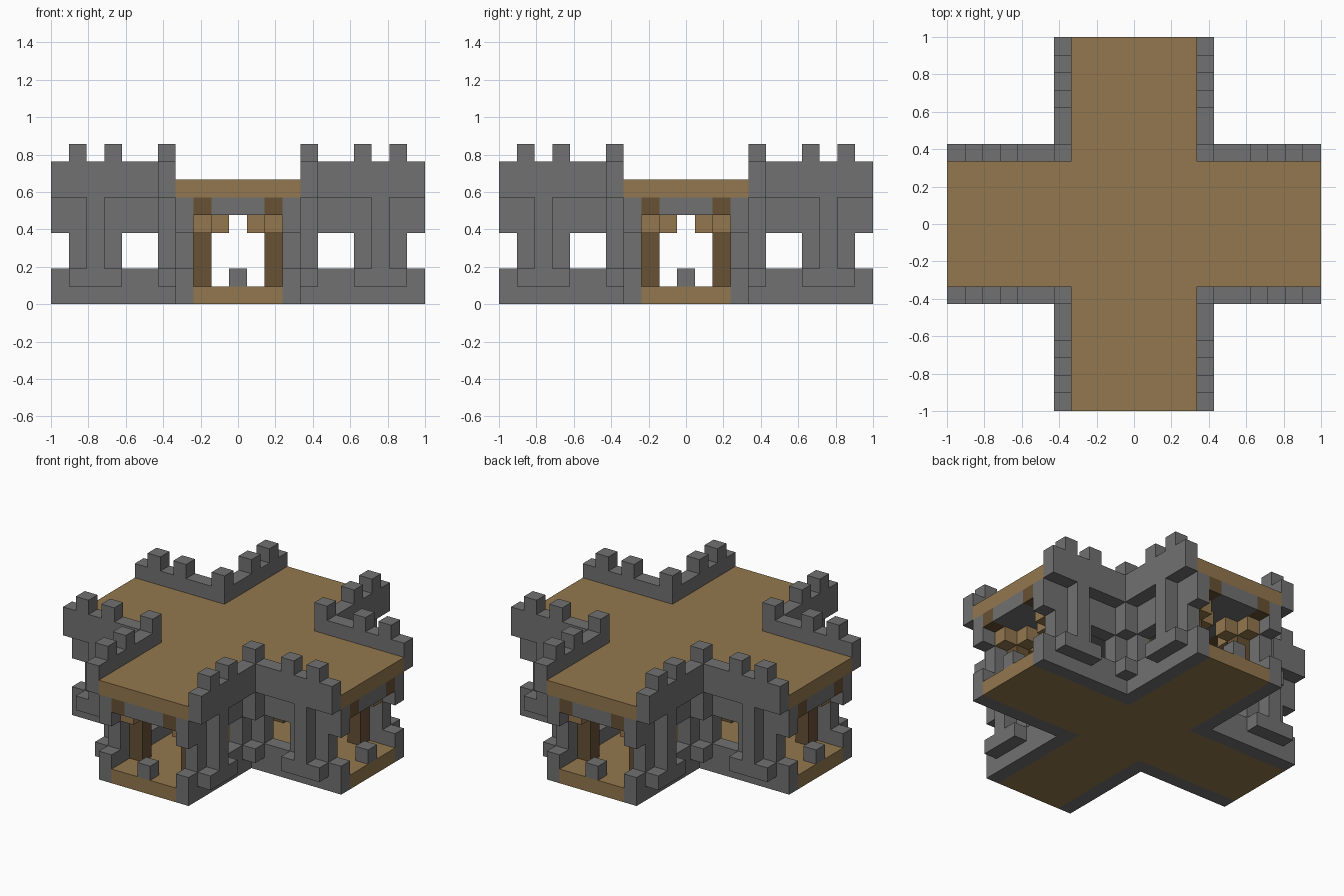
import bpy
import bmesh
from mathutils import Matrix, Vector

cube = bpy.data.objects.get("Cube")
if cube:
    bpy.data.objects.remove(cube, do_unlink=True)

U = 2 / 21  # block size


def material(name, rgb):
    m = bpy.data.materials.new(name)
    m.use_nodes = True
    m.diffuse_color = (*rgb, 1)
    m.node_tree.nodes["Principled BSDF"].inputs["Base Color"].default_value = (*rgb, 1)
    return m


stone = material("grey stone", (0.165, 0.165, 0.165))
planks = material("oak planks", (0.29, 0.185, 0.077))
timber = material("dark timber", (0.135, 0.082, 0.034))


def add_box(bm, lo, hi):
    size = [(b - a) * U for a, b in zip(lo, hi)]
    mid = [(a + b) / 2 * U for a, b in zip(lo, hi)]
    bmesh.ops.create_cube(bm, size=1, matrix=Matrix.Translation(mid) @ Matrix.Diagonal((*size, 1)))


def part(name, mat, boxes, around=True):
    """Boxes are inclusive block ranges (along, across, level), repeated on every arm.
    Boxes off the arm's centre line are mirrored to its other side."""
    bm = bmesh.new()
    done = set()
    for d, c, k in boxes:
        sides = (1, -1) if around and c[0] > 0 else (1,)
        for turn in range(4 if around else 1):
            rot = Matrix.Rotation(turn * 1.5707963268, 3, "Z")
            for s in sides:
                y = sorted((s * (c[0] - 0.5), s * (c[1] + 0.5)))
                p = rot @ Vector((d[0] - 0.5, y[0], k[0]))
                q = rot @ Vector((d[1] + 0.5, y[1], k[1] + 1))
                lo = tuple(round(min(a, b), 1) for a, b in zip(p, q))
                hi = tuple(round(max(a, b), 1) for a, b in zip(p, q))
                if (lo, hi) not in done:
                    done.add((lo, hi))
                    add_box(bm, lo, hi)
    mesh = bpy.data.meshes.new(name)
    bm.to_mesh(mesh)
    bm.free()
    mesh.materials.append(mat)
    obj = bpy.data.objects.new(name, mesh)
    bpy.context.collection.objects.link(obj)
    return obj


def cross(name, mat, half, level):
    """Plus-shaped slab: a centre square and four arms."""
    bm = bmesh.new()
    h, z0, z1 = half + 0.5, level, level + 1
    add_box(bm, (-h, -h, z0), (h, h, z1))
    for s in (1, -1):
        a, b = sorted((s * h, s * 10.5))
        add_box(bm, (a, -h, z0), (b, h, z1))
        add_box(bm, (-h, a, z0), (h, b, z1))
    mesh = bpy.data.meshes.new(name)
    bm.to_mesh(mesh)
    bm.free()
    mesh.materials.append(mat)
    bpy.context.collection.objects.link(bpy.data.objects.new(name, mesh))


# Slabs
cross("floor", planks, 2, 0)
cross("ceiling", stone, 1, 5)
cross("roof_deck", planks, 3, 6)

# Outer walls with window openings
side = (3, 3)
part("walls", stone, [
    ((4, 10), side, (0, 1)),
    ((4, 4), side, (2, 3)),
    ((7, 9), side, (2, 3)),
    ((4, 10), side, (4, 5)),
    (side, side, (0, 5)),
])

# Buttresses, ledges and corner corbels standing proud of the walls
out = (4, 4)
part("buttresses", stone, [
    ((7, 9), out, (1, 1)),
    ((8, 8), out, (2, 5)),
    (out, out, (1, 1)),
    (out, out, (4, 5)),
])

# Overhanging parapet and its merlons
part("parapet", stone, [((5, 10), out, (6, 7)), (out, out, (6, 7))])
part("merlons", stone, [((d, d), out, (8, 8)) for d in (4, 7, 9)])

# Low stone block in each gateway
part("gate_blocks", stone, [((10, 10), (0, 0), (1, 1))])

# Timber beams, pillars and bracketed capitals
part("beams", timber, [((3, 10), (2, 2), (5, 5)), ((2, 2), (2, 2), (5, 5))])
part("pillars", timber, [((d, d), (2, 2), (1, 3)) for d in (2, 8)])
part("capitals", planks, [
    ((7, 9), (2, 2), (4, 4)),
    ((8, 8), (1, 1), (4, 4)),
    ((2, 2), (2, 2), (4, 4)),
    ((3, 3), (2, 2), (4, 4)),
    ((2, 2), (1, 1), (4, 4)),
])
